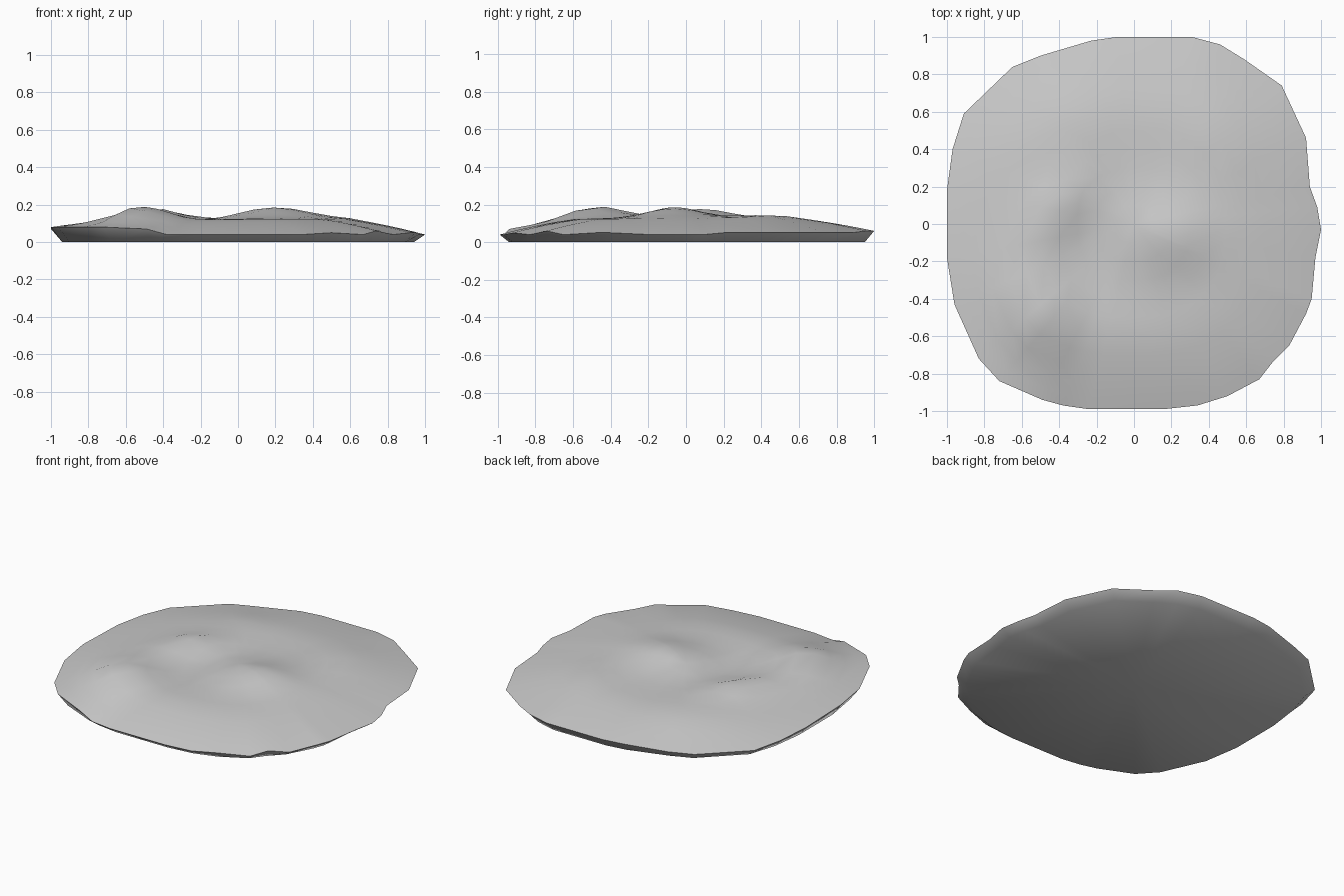
import bpy
import bmesh
import math
from mathutils import Vector

# Remove the default object
default_cube = bpy.data.objects.get("Cube")
if default_cube:
    bpy.data.objects.remove(default_cube, do_unlink=True)

# Rim of the slab: plan position and rim height
RIM = [
    (-1, .18, .07), (-.97, .4, .06), (-.91, .59, .05), (-.65, .84, .05),
    (-.5, .9, .05), (-.23, .98, .06), (-.09, 1, .06), (.31, 1, .06),
    (.46, .96, .06), (.59, .88, .05), (.79, .74, .05), (.92, .46, .05),
    (.94, .2, .05), (.98, .09, .04), (1, -.03, .04), (.97, -.18, .04),
    (.95, -.4, .05), (.92, -.48, .05), (.83, -.65, .04), (.74, -.74, .06),
    (.67, -.83, .04), (.5, -.92, .05), (.34, -.97, .04), (.16, -.99, .04),
    (-.24, -.99, .04), (-.38, -.97, .04), (-.49, -.94, .07),
    (-.72, -.84, .08), (-.83, -.72, .08), (-.96, -.43, .08), (-1, -.18, .08),
]
RINGS = [.94, .87, .79, .7, .6, .5, .4, .3, .2, .1]
PLATEAU = .125


def mound(x, y, centre, height, width, depth, angle=0):
    """Height of one soft elliptical swelling, turned by angle."""
    dx, dy = x - centre[0], y - centre[1]
    along = dx * math.cos(angle) + dy * math.sin(angle)
    across = dy * math.cos(angle) - dx * math.sin(angle)
    return height * math.exp(-(along / width) ** 2 - (across / depth) ** 2)


def relief(x, y):
    """All swellings and hollows on the upper surface."""
    return (
        mound(x, y, (-.53, -.48), .07, .2, .2)                      # front right peak
        + mound(x, y, (-.44, .06), .055, .26, .12, math.radians(55))  # diagonal ridge
        + mound(x, y, (.2, -.06), .06, .25, .2)                     # central mound
        + mound(x, y, (.42, .45), .02, .2, .25)                     # back shoulder
        + mound(x, y, (-.4, .55), .015, .2, .2)
        - mound(x, y, (-.2, -.2), .02, .13, .3)                     # hollow
    )


def top_height(x, y, scale, rim_height):
    """Sloping shoulder that runs from the rim onto the plateau."""
    rise = min(1, (1 - scale) / .42)
    rise = rise * (1.35 - .35 * rise)
    fade = min(1, (1 - scale) / .2)
    return rim_height + (PLATEAU - rim_height) * rise + relief(x, y) * fade


def bridge(mesh, outer, inner):
    """Join two loops of equal length with quads."""
    count = len(outer)
    for i in range(count):
        j = (i + 1) % count
        mesh.faces.new((outer[i], outer[j], inner[j], inner[i]))


def cap(mesh, loop, centre):
    """Close a loop with a fan of triangles."""
    for i, vert in enumerate(loop):
        mesh.faces.new((vert, loop[(i + 1) % len(loop)], centre))


bm = bmesh.new()
rim_loop = [bm.verts.new(point) for point in RIM]

# Upper surface
previous = rim_loop
for scale in RINGS:
    ring = []
    for px, py, pz in RIM:
        x, y = px * scale, py * scale
        ring.append(bm.verts.new((x, y, top_height(x, y, scale, pz))))
    bridge(bm, previous, ring)
    previous = ring
cap(bm, previous, bm.verts.new((0, 0, PLATEAU + relief(0, 0))))

# Undercut edge and flat underside
base_loop = [bm.verts.new((px * .94, py * .95, 0)) for px, py, pz in RIM]
bridge(bm, rim_loop, base_loop)
cap(bm, base_loop, bm.verts.new(Vector()))

bmesh.ops.recalc_face_normals(bm, faces=bm.faces)
slab_mesh = bpy.data.meshes.new("rock_slab")
bm.to_mesh(slab_mesh)
bm.free()

# Stone material
stone = bpy.data.materials.new("stone grey")
stone.use_nodes = True
colour = (.6, .6, .6, 1)
stone.diffuse_color = colour
shader = next(n for n in stone.node_tree.nodes if n.type == "BSDF_PRINCIPLED")
shader.inputs["Base Color"].default_value = colour
slab_mesh.materials.append(stone)

slab = bpy.data.objects.new("rock_slab", slab_mesh)
bpy.context.collection.objects.link(slab)

# Smooth shading with a crisp edge round the underside
bpy.ops.object.select_all(action="DESELECT")
slab.select_set(True)
bpy.context.view_layer.objects.active = slab
bpy.ops.object.shade_smooth_by_angle(angle=math.radians(60))
